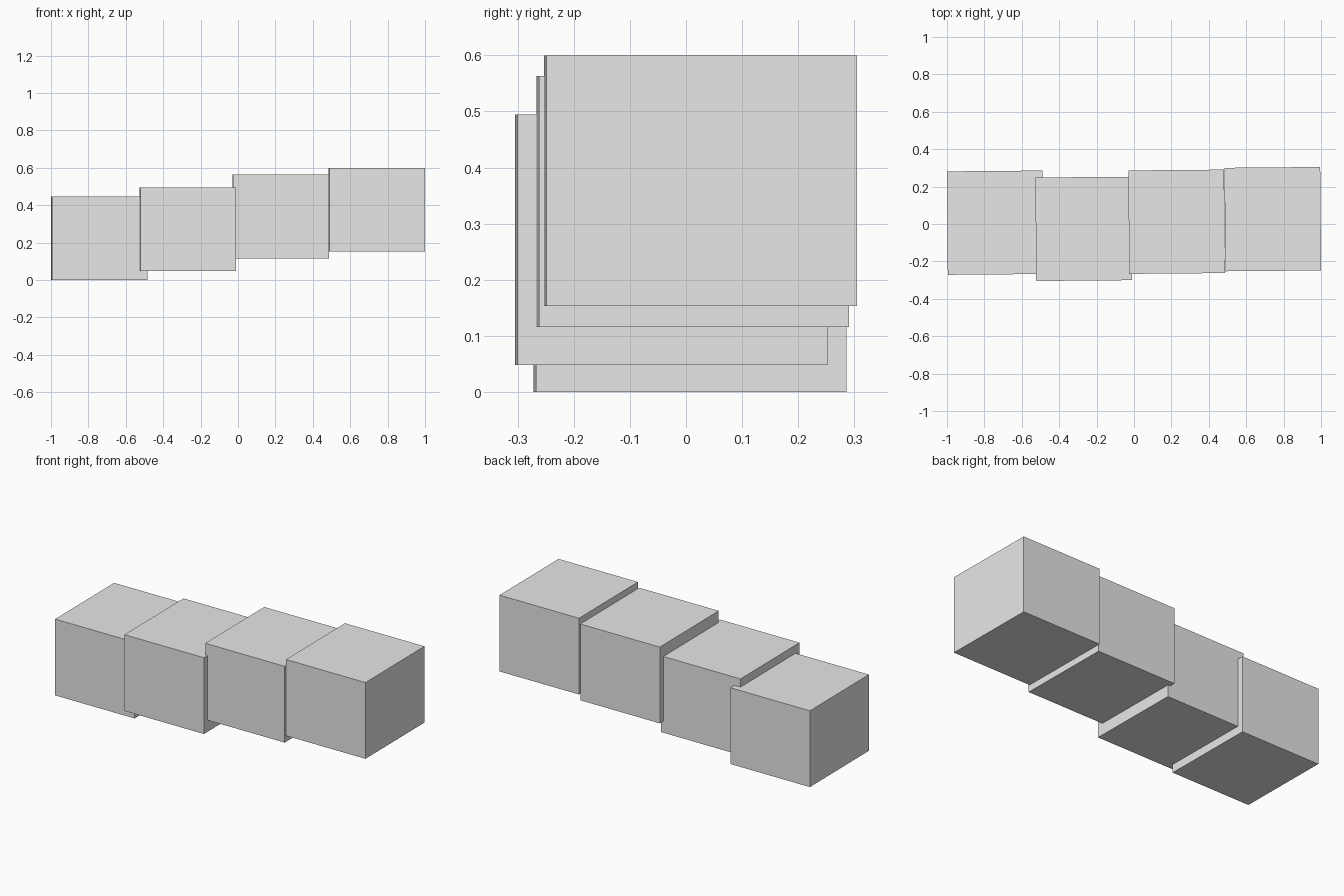
import bpy
import math

cube = bpy.data.objects.get("Cube")
if cube:
    bpy.data.objects.remove(cube, do_unlink=True)

# Single light grey material
grey = bpy.data.materials.new("light_grey")
grey.use_nodes = True
colour = (0.8, 0.8, 0.8, 1)
grey.diffuse_color = colour
grey.node_tree.nodes["Principled BSDF"].inputs["Base Color"].default_value = colour

# Shared block proportions and slight turn about the vertical
SIZE = (0.512, 0.553, 0.447)
TURN = math.radians(0.5)


def add_block(name, x, y, base):
    bpy.ops.mesh.primitive_cube_add(
        size=1, location=(x, y, base + SIZE[2] / 2), rotation=(0, 0, TURN))
    block = bpy.context.object
    block.name = name
    block.scale = SIZE
    block.data.materials.append(grey)


# Row of overlapping blocks, stepping up towards +x
add_block("lowest_block", -0.742, 0.007, 0.0)
add_block("lower_middle_block", -0.269, -0.026, 0.048)
add_block("upper_middle_block", 0.228, 0.012, 0.116)
add_block("highest_block", 0.742, 0.026, 0.153)
